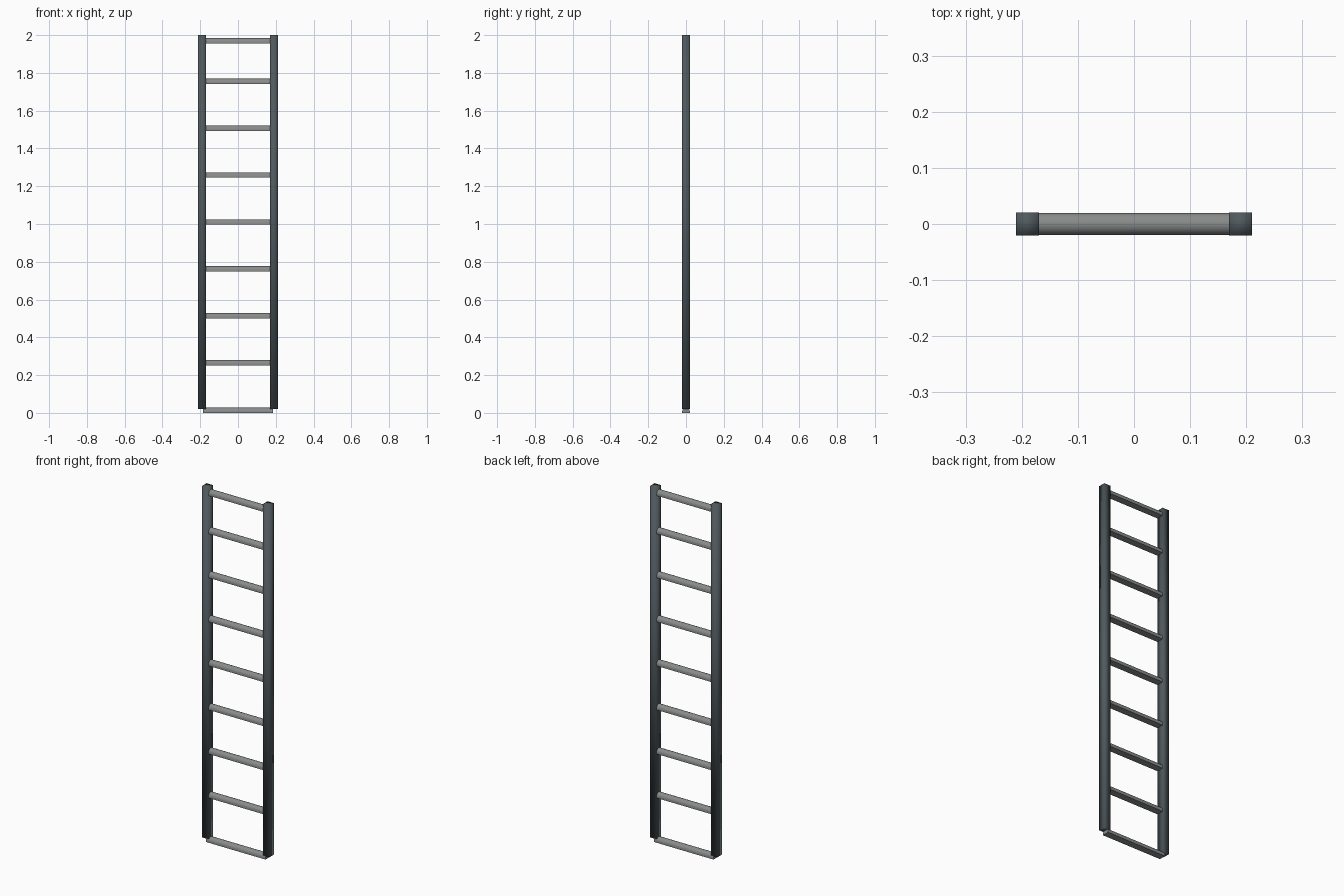
import bpy, bmesh, math
from mathutils import Matrix

cube = bpy.data.objects.get("Cube")
if cube:
    bpy.data.objects.remove(cube, do_unlink=True)


def material(name, rgb):
    m = bpy.data.materials.new(name)
    m.use_nodes = True
    m.diffuse_color = (*rgb, 1)
    bsdf = m.node_tree.nodes["Principled BSDF"]
    bsdf.inputs["Base Color"].default_value = (*rgb, 1)
    return m


def finish(name, bm, mat):
    bmesh.ops.recalc_face_normals(bm, faces=bm.faces)
    for f in bm.faces:
        f.smooth = True
    mesh = bpy.data.meshes.new(name)
    bm.to_mesh(mesh)
    bm.free()
    mesh.materials.append(mat)
    obj = bpy.data.objects.new(name, mesh)
    bpy.context.collection.objects.link(obj)
    return obj


dark_steel = material("dark_steel", (0.08, 0.10, 0.11))
grey_steel = material("grey_steel", (0.25, 0.26, 0.255))


# Square side rails, softly shaded across their corners
def rail(name, x):
    bm = bmesh.new()
    bmesh.ops.create_cube(bm, size=1)
    bmesh.ops.scale(bm, vec=(0.041, 0.041, 1.98), verts=bm.verts)
    bmesh.ops.translate(bm, vec=(x, 0, 1.01), verts=bm.verts)
    finish(name, bm, dark_steel)


# Rung: domed top on a flat underside, extruded across the ladder
def rung(name, z, half_length):
    bm = bmesh.new()
    steps = 10
    outline = [(-0.02, -0.014), (0.02, -0.014)]
    for i in range(steps + 1):
        a = math.pi * i / steps
        outline.append((0.02 * math.cos(a), -0.006 + 0.02 * math.sin(a)))
    verts = [bm.verts.new((-half_length, y, z + h)) for y, h in outline]
    face = bm.faces.new(verts)
    ext = bmesh.ops.extrude_face_region(bm, geom=[face])
    moved = [v for v in ext["geom"] if isinstance(v, bmesh.types.BMVert)]
    bmesh.ops.translate(bm, vec=(2 * half_length, 0, 0), verts=moved)
    obj = finish(name, bm, grey_steel)
    obj.data.set_sharp_from_angle(angle=math.radians(50))


rail("left_rail", 0.19)
rail("right_rail", -0.19)

# Evenly spaced rungs, with the lowest one reaching under the rails
rung("bottom_rung", 0.014, 0.185)
for i in range(1, 8):
    rung(f"rung_{i}", 0.018 + 0.2482 * i, 0.175)
rung("top_rung", 1.97, 0.175)
